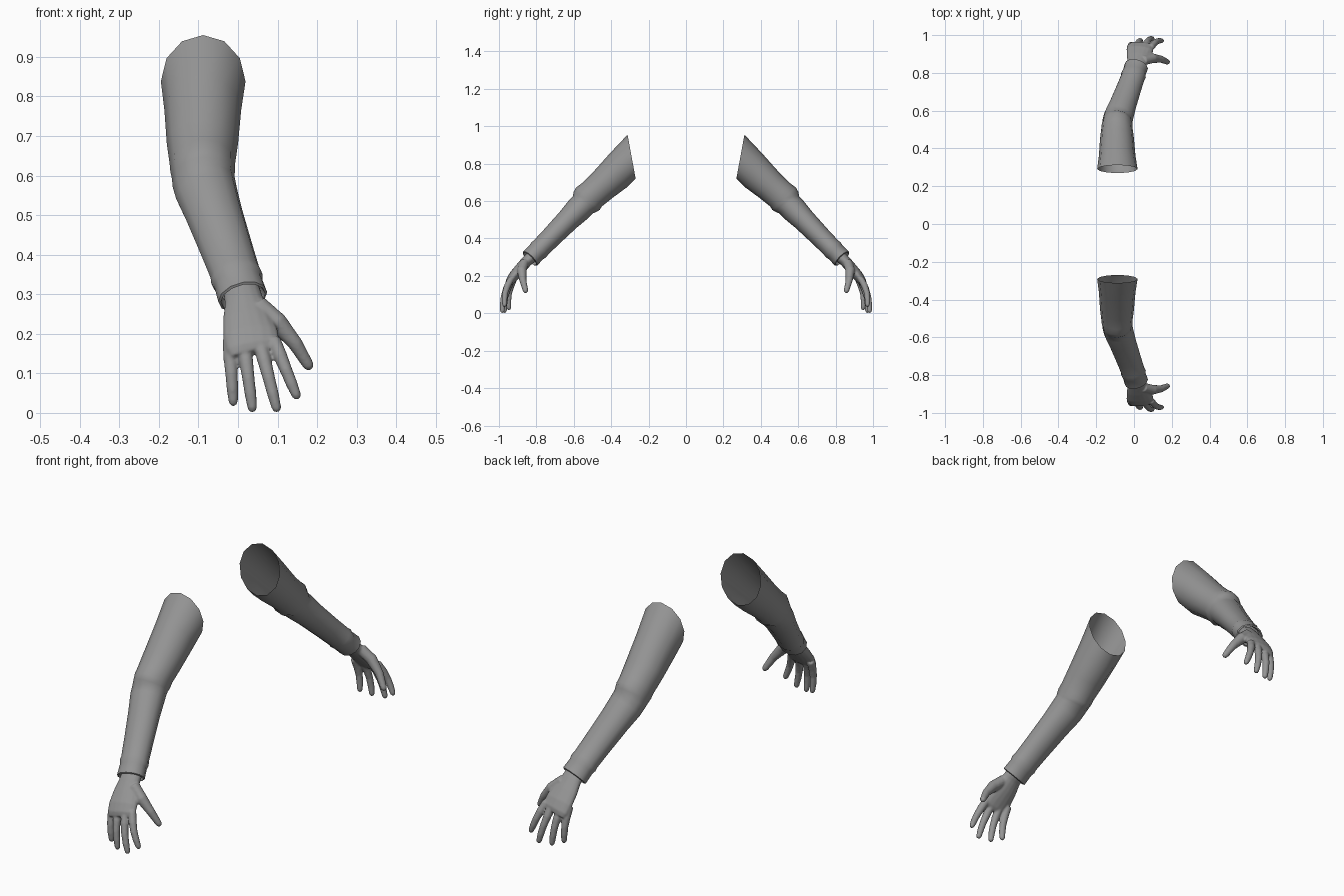
import bpy
import bmesh
import math
from mathutils import Vector

cube = bpy.data.objects.get("Cube")
if cube:
    bpy.data.objects.remove(cube, do_unlink=True)

grey = bpy.data.materials.new("plain_grey")
grey.use_nodes = True
grey.diffuse_color = (0.3, 0.3, 0.3, 1)
bsdf = next(n for n in grey.node_tree.nodes if n.type == "BSDF_PRINCIPLED")
bsdf.inputs["Base Color"].default_value = (0.3, 0.3, 0.3, 1)
bsdf.inputs["Roughness"].default_value = 0.8


def loft(bm, sections, sides, capped=False):
    """Skin oval rings: (centre, half width, half height, optional direction)."""
    centres = [Vector(s[0]) for s in sections]
    rings = []
    for i, (centre, section) in enumerate(zip(centres, sections)):
        if len(section) > 3:
            along = Vector(section[3]).normalized()
        else:
            along = (centres[min(i + 1, len(centres) - 1)] - centres[max(i - 1, 0)]).normalized()
        side = Vector((1, 0, 0))
        side = (side - side.dot(along) * along).normalized()
        up = along.cross(side)
        ring = []
        for k in range(sides):
            angle = math.tau * k / sides
            ring.append(bm.verts.new(centre + side * section[1] * math.cos(angle)
                                     + up * section[2] * math.sin(angle)))
        rings.append(ring)
    for lower, upper in zip(rings, rings[1:]):
        for k in range(sides):
            n = (k + 1) % sides
            bm.faces.new((lower[k], lower[n], upper[n], upper[k]))
    if capped:
        bm.faces.new(rings[0][::-1])
        bm.faces.new(rings[-1])


def digit(bm, points, radii):
    """Tapering tube with a rounded tip."""
    points = [Vector(p) for p in points]
    sections = [(p, r, r) for p, r in zip(points, radii)]
    end = (points[-1] - points[-2]).normalized()
    r = radii[-1]
    sections.append((points[-1] + end * r * 0.6, r * 0.8, r * 0.8))
    sections.append((points[-1] + end * r, r * 0.35, r * 0.35))
    loft(bm, sections, 12, True)


def finish(bm, name, angle):
    bmesh.ops.recalc_face_normals(bm, faces=bm.faces)
    mesh = bpy.data.meshes.new(name)
    bm.to_mesh(mesh)
    bm.free()
    mesh.materials.append(grey)
    obj = bpy.data.objects.new(name, mesh)
    bpy.context.collection.objects.link(obj)
    bpy.ops.object.select_all(action="DESELECT")
    obj.select_set(True)
    bpy.context.view_layer.objects.active = obj
    bpy.ops.object.shade_smooth_by_angle(angle=math.radians(angle))
    return obj


def mirror_across(obj):
    mod = obj.modifiers.new("other_arm", "MIRROR")
    mod.use_axis = (False, True, False)
    mod.use_mirror_merge = False


# Sleeve: open at the shoulder, folded at the elbow, cuff turned inward
wrist_way = (0.25, -0.68, -0.69)
bm = bmesh.new()
loft(bm, [
    ((-0.088, -0.291, 0.838), 0.107, 0.119, (0, -0.98, -0.18)),
    ((-0.089, -0.36, 0.765), 0.097, 0.1, (0, -0.85, -0.5)),
    ((-0.09, -0.45, 0.68), 0.09, 0.085),
    ((-0.09, -0.505, 0.632), 0.083, 0.082),
    ((-0.089, -0.525, 0.612), 0.082, 0.087),
    ((-0.088, -0.54, 0.595), 0.079, 0.081),
    ((-0.086, -0.552, 0.58), 0.08, 0.07),
    ((-0.08, -0.575, 0.556), 0.079, 0.07),
    ((-0.06, -0.63, 0.5), 0.073, 0.062),
    ((-0.027, -0.72, 0.408), 0.067, 0.056),
    ((-0.007, -0.775, 0.352), 0.064, 0.054),
    ((-0.003, -0.787, 0.34), 0.067, 0.056),
    ((0.001, -0.799, 0.327), 0.062, 0.052),
    ((0.012, -0.834, 0.293), 0.064, 0.053, wrist_way),
    ((0.013, -0.836, 0.291), 0.058, 0.047, wrist_way),
    ((0.006, -0.818, 0.31), 0.05, 0.04, wrist_way),
], 12)
mirror_across(finish(bm, "sleeves", 50))

# Palm
bm = bmesh.new()
loft(bm, [
    ((0.008, -0.81, 0.315), 0.046, 0.034),
    ((0.016, -0.85, 0.28), 0.05, 0.03),
    ((0.023, -0.885, 0.24), 0.062, 0.03),
    ((0.032, -0.92, 0.2), 0.07, 0.028),
    ((0.038, -0.943, 0.168), 0.069, 0.023),
    ((0.042, -0.952, 0.153), 0.06, 0.014),
], 16, True)

# Four fingers, each bowed slightly outward from knuckle to tip
fingers = [
    ((-0.022, -0.92, 0.185), (-0.012, -0.947, 0.03)),
    ((0.014, -0.932, 0.18), (0.036, -0.97, 0.014)),
    ((0.054, -0.937, 0.182), (0.097, -0.982, 0.014)),
    ((0.09, -0.935, 0.185), (0.147, -0.97, 0.046)),
]
for base, tip in fingers:
    base, tip = Vector(base), Vector(tip)
    path = []
    for t in (0, 0.3, 0.55, 0.8, 1):
        path.append(base.lerp(tip, t) + Vector((0, -0.013 * math.sin(math.pi * t), 0)))
    digit(bm, path, (0.018, 0.018, 0.016, 0.015, 0.0125))

# Thumb
digit(bm, [(0.05, -0.865, 0.272), (0.1, -0.878, 0.228),
           (0.145, -0.872, 0.175), (0.177, -0.858, 0.122)],
      (0.026, 0.026, 0.019, 0.0145))

# Blend the palm, fingers and thumb into one skin
hands = finish(bm, "hands", 180)
remesh = hands.modifiers.new("blend", "REMESH")
remesh.mode = "VOXEL"
remesh.voxel_size = 0.0045
remesh.use_smooth_shade = True
smooth = hands.modifiers.new("soften", "SMOOTH")
smooth.factor = 0.5
smooth.iterations = 4
mirror_across(hands)
